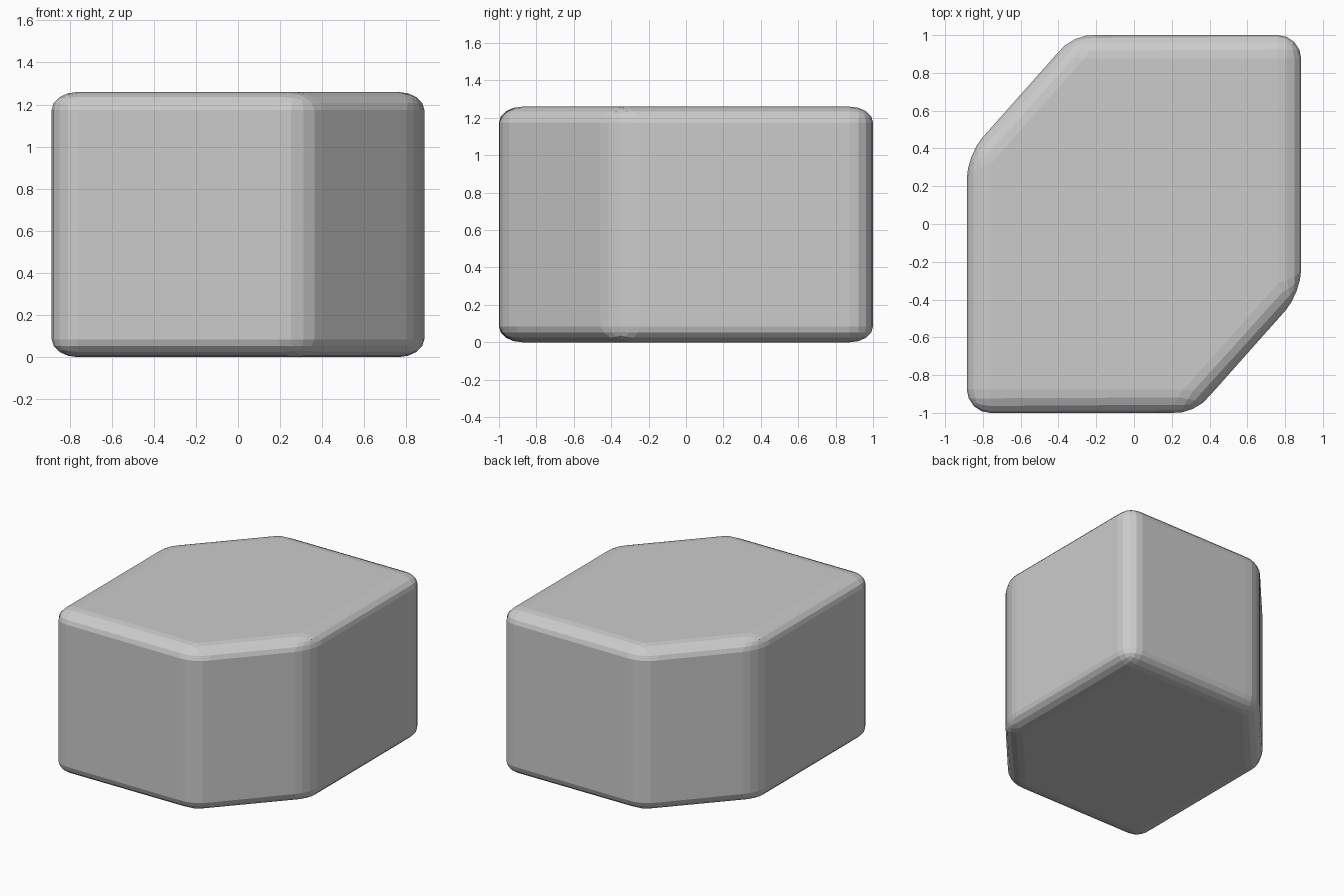
import bpy, bmesh

if "Cube" in bpy.data.objects:
    bpy.data.objects.remove(bpy.data.objects["Cube"])

HEIGHT = 1.26
SQUASH = 0.68  # the rounding is flatter vertically than sideways

# Six-sided outline: a rectangle with two opposite corners cut off
half = [(-0.885, 0.365), (-0.885, -1.0), (0.32, -1.0)]
outline = half + [(-x, -y) for x, y in half]

# Prism from the outline
bm = bmesh.new()
base = bm.faces.new([bm.verts.new((x, y, 0)) for x, y in outline])
top = bmesh.ops.extrude_face_region(bm, geom=[base])["geom"]
for v in top:
    if isinstance(v, bmesh.types.BMVert):
        v.co.z = HEIGHT / SQUASH
bmesh.ops.recalc_face_normals(bm, faces=bm.faces)

# Round every edge, then squash to the final height
bmesh.ops.bevel(bm, geom=bm.edges[:], offset=0.125, offset_type='OFFSET',
                segments=4, profile=0.5, affect='EDGES', clamp_overlap=True)
for v in bm.verts:
    v.co.z *= SQUASH

mesh = bpy.data.meshes.new("rounded_block")
bm.to_mesh(mesh)
bm.free()
block = bpy.data.objects.new("rounded_block", mesh)
bpy.context.collection.objects.link(block)
